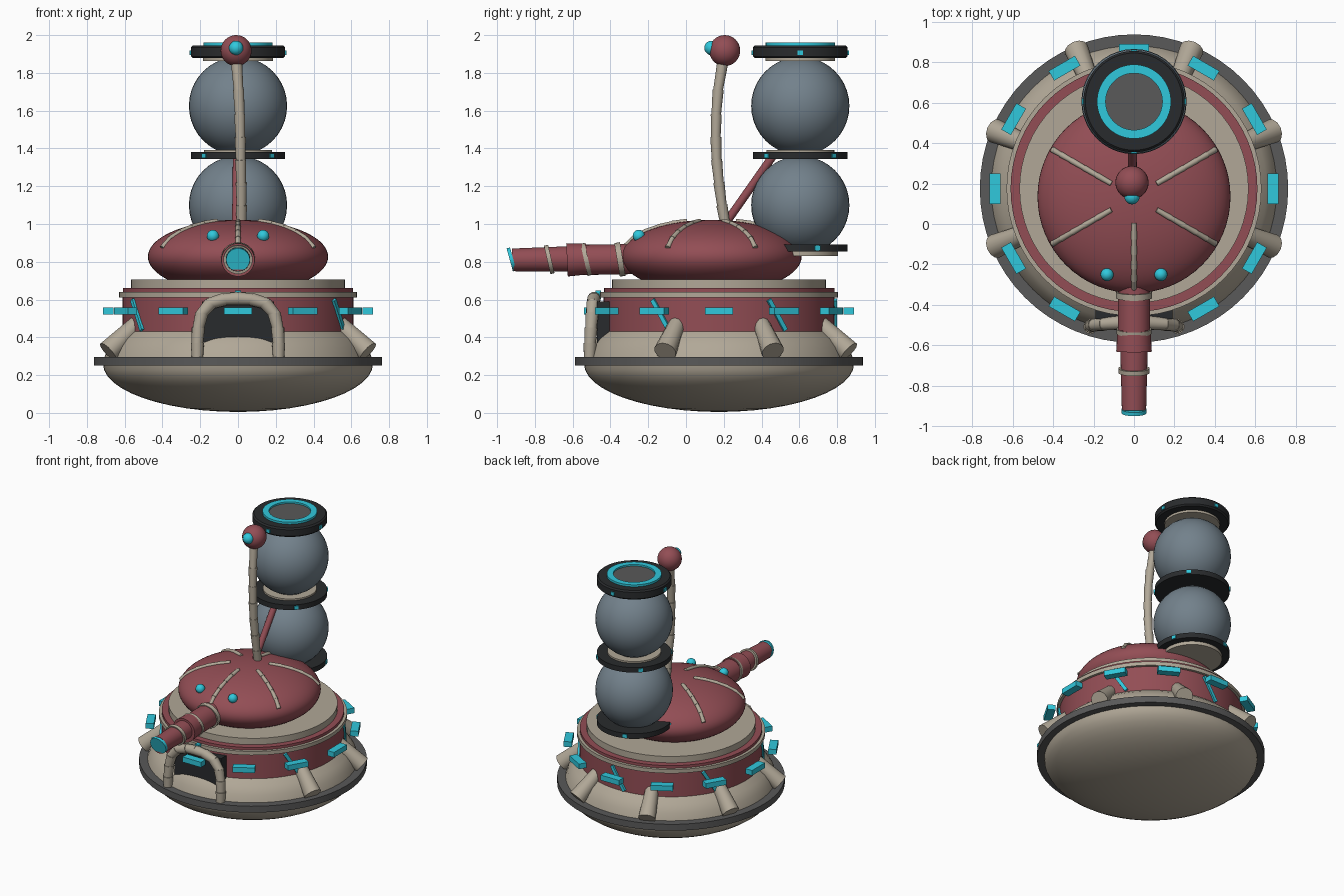
import bpy, bmesh
from math import sin, cos, pi, radians, sqrt
from mathutils import Vector, Matrix

if "Cube" in bpy.data.objects:
    bpy.data.objects.remove(bpy.data.objects["Cube"])


def material(name, rgb):
    m = bpy.data.materials.new(name)
    m.diffuse_color = (*rgb, 1)
    m.use_nodes = True
    m.node_tree.nodes["Principled BSDF"].inputs["Base Color"].default_value = m.diffuse_color
    return m


RED = material("red", (0.29, 0.075, 0.09))
BEIGE = material("beige", (0.44, 0.39, 0.31))
CYAN = material("cyan", (0.03, 0.58, 0.72))
DARK = material("dark", (0.022, 0.024, 0.026))
RIM = material("rim_grey", (0.1, 0.1, 0.1))
SLATE = material("slate", (0.17, 0.22, 0.26))
CY = 0.175          # base centre in y
TOWER = 0.605       # tower centre in y


def finish(name, bm, mat, angle=35):
    bmesh.ops.recalc_face_normals(bm, faces=bm.faces)
    me = bpy.data.meshes.new(name)
    bm.to_mesh(me)
    bm.free()
    me.materials.append(mat)
    me.shade_smooth()
    me.set_sharp_from_angle(angle=radians(angle))
    ob = bpy.data.objects.new(name, me)
    bpy.context.collection.objects.link(ob)
    return ob


def lathe(name, profile, mat, y=0.0, segs=64):
    """Revolve (radius, z) points round a vertical axis at (0, y)."""
    bm = bmesh.new()
    vs = [bm.verts.new((r, 0, z)) for r, z in profile]
    es = [bm.edges.new(p) for p in zip(vs, vs[1:])]
    bmesh.ops.spin(bm, geom=vs + es, cent=(0, 0, 0), axis=(0, 0, 1),
                   angle=2 * pi, steps=segs, use_duplicate=False)
    bmesh.ops.remove_doubles(bm, verts=bm.verts, dist=1e-4)
    bmesh.ops.translate(bm, verts=bm.verts, vec=(0, y, 0))
    return finish(name, bm, mat)


def disc(name, r, z0, z1, mat, y, bevel=0.0):
    return lathe(name, [(0, z0), (r - bevel, z0), (r, z0 + bevel), (r, z1 - bevel),
                        (r - bevel, z1), (0, z1)], mat, y)


def add_rod(bm, a, b, r1, r2, segs=16):
    a, b = Vector(a), Vector(b)
    d = b - a
    m = Matrix.Translation((a + b) / 2) @ d.to_track_quat('Z', 'Y').to_matrix().to_4x4()
    bmesh.ops.create_cone(bm, cap_ends=True, segments=segs, radius1=r1, radius2=r2,
                          depth=d.length, matrix=m)


def rod(name, a, b, r1, r2, mat, segs=32):
    bm = bmesh.new()
    add_rod(bm, a, b, r1, r2, segs)
    return finish(name, bm, mat)


def jointed_tube(name, pts, r, mat, overlap=0.15):
    """Chain of slightly tapered tubes, each stepping over the next."""
    bm = bmesh.new()
    for a, b in zip(pts, pts[1:]):
        a, b = Vector(a), Vector(b)
        add_rod(bm, a - (b - a) * overlap, b, r * 0.9, r * 1.06)
    return finish(name, bm, mat)


def ball(name, c, r, mat, segs=32):
    bm = bmesh.new()
    bmesh.ops.create_uvsphere(bm, u_segments=segs, v_segments=segs // 2, radius=r,
                              matrix=Matrix.Translation(c))
    return finish(name, bm, mat)


def ring_box(name, deg, radius, z, size, mat, y=CY, tilt=0):
    """Box with size (radial, tangential, height) placed on a circle."""
    bm = bmesh.new()
    m = (Matrix.Translation((0, y, 0)) @ Matrix.Rotation(radians(deg), 4, 'Z')
         @ Matrix.Translation((radius, 0, z)) @ Matrix.Rotation(radians(tilt), 4, 'X')
         @ Matrix.Diagonal((*size, 1)))
    bmesh.ops.create_cube(bm, size=1, matrix=m)
    return finish(name, bm, mat)


def polar(deg, r, z, y=CY):
    return (r * cos(radians(deg)), y + r * sin(radians(deg)), z)


# Hull: bowl, rim, skirt, drum and stepped lid
lathe("bowl", [(0.715 * sin(t * pi / 24), 0.26 - 0.255 * cos(t * pi / 24))
               for t in range(13)] + [(0, 0.26)], BEIGE, CY)
disc("hull_rim", 0.762, 0.25, 0.297, RIM, CY)
lathe("skirt", [(0, 0.29), (0.708, 0.29), (0.69, 0.345), (0.655, 0.395), (0.60, 0.44),
                (0, 0.44)], BEIGE, CY)
disc("drum", 0.612, 0.42, 0.615, RED, CY)
disc("lid_lower_band", 0.63, 0.612, 0.64, BEIGE, CY)
disc("lid_red_band", 0.61, 0.638, 0.66, RED, CY)
disc("lid_top", 0.566, 0.655, 0.707, BEIGE, CY)

# Turret dome, cut flat below
DY, DZ, DR, DH = 0.135, 0.827, 0.477, 0.195
lathe("turret_dome", [(0, 0.70)] + [(DR * cos(radians(a)), DZ + DH * sin(radians(a)))
                                    for a in range(-40, 90, 5)] + [(0, DZ + DH)], RED, DY)
for i in range(6):
    deg = 30 + 60 * i
    rs = [0.135, 0.21, 0.285, 0.355, 0.415, 0.463]
    jointed_tube(f"dome_rib_{i}", [polar(deg, r, DZ + DH * sqrt(1 - (r / DR) ** 2), DY)
                                   for r in rs], 0.014, BEIGE, 0.08)
for s in (-1, 1):
    ball(f"dome_button_{s}", (s * 0.133, -0.25, 0.937), 0.032, CYAN, 20)

# Cannon along -y
for name, y0, y1, r0, r1, mat in [
        ("cannon_root", -0.25, -0.54, 0.08, 0.08, RED),
        ("cannon_sleeve", -0.525, -0.63, 0.082, 0.088, RED),
        ("cannon_barrel", -0.60, -0.92, 0.068, 0.060, RED),
        ("cannon_lens", -0.915, -0.933, 0.063, 0.063, CYAN),
        ("barrel_collar", -0.713, -0.735, 0.077, 0.077, BEIGE),
        ("sleeve_collar", -0.518, -0.54, 0.087, 0.087, BEIGE),
        ("root_collar", -0.335, -0.365, 0.090, 0.090, BEIGE)]:
    rod(name, (0, y0, 0.815), (0, y1, 0.81), r0, r1, mat)

# Ring of floating light blocks, and slanted slats on the drum
for i in range(12):
    ring_box(f"light_block_{i}", 30 * i, 0.687, 0.54, (0.055, 0.15, 0.038), CYAN)
for i in range(6):
    if i != 4:
        ring_box(f"drum_slat_{i}", 30 + 60 * i, 0.612, 0.518, (0.024, 0.024, 0.19), CYAN,
                 tilt=32)

# Claw feet, with the front pair replaced by the doorway
for i in range(8):
    if i not in (5, 6):
        deg = 22.5 + 45 * i
        rod(f"claw_foot_{i}", polar(deg, 0.745, 0.325), polar(deg, 0.575, 0.475),
            0.06, 0.045, BEIGE, 12)

# Doorway: dark recess with a jointed arch
bm = bmesh.new()
bmesh.ops.create_cube(bm, size=1, matrix=Matrix.Translation((0, -0.42, 0.46))
                      @ Matrix.Diagonal((0.38, 0.10, 0.26, 1)))
finish("door_recess", bm, DARK)
half = [(0.215, -0.51, 0.30), (0.215, -0.508, 0.37), (0.21, -0.503, 0.45),
        (0.192, -0.498, 0.525), (0.145, -0.493, 0.58), (0.07, -0.488, 0.602),
        (0, -0.486, 0.606)]
for s in (-1, 1):
    jointed_tube(f"door_arch_{s}", [(s * x, y, z) for x, y, z in half], 0.033, BEIGE, 0.2)
ring_box("door_lamp", 270, 0.64, 0.625, (0.03, 0.03, 0.045), CYAN)

# Tower of two globes and three collars
ball("globe_lower", (0, TOWER, 1.10), 0.26, SLATE, 40)
ball("globe_upper", (0, TOWER, 1.625), 0.26, SLATE, 40)
disc("tower_foot", 0.20, 0.83, 0.858, BEIGE, TOWER)
disc("tower_collar_low", 0.25, 0.855, 0.892, DARK, TOWER)
disc("tower_collar_mid", 0.25, 1.343, 1.38, DARK, TOWER)
disc("tower_spacer_mid", 0.18, 1.375, 1.392, BEIGE, TOWER)
disc("tower_spacer_top", 0.185, 1.862, 1.882, BEIGE, TOWER)
disc("tower_collar_top", 0.25, 1.878, 1.945, DARK, TOWER, 0.01)
disc("tower_hatch", 0.145, 1.94, 1.948, RIM, TOWER)
lathe("tower_ring", [(0.14, 1.94), (0.183, 1.94), (0.183, 1.96), (0.14, 1.96), (0.14, 1.94)],
      CYAN, TOWER)
for level, (z, off) in enumerate([(0.873, 21), (1.361, 45), (1.907, 0)]):
    for i in range(4):
        ring_box(f"collar_light_{level}_{i}", off + 90 * i, 0.248, z, (0.018, 0.03, 0.024),
                 CYAN, TOWER)

# Antenna stalk with eye ball, and the brace to the tower
stalk = [(0.018, 0.207, 1.0), (0.018, 0.19, 1.10), (0.017, 0.174, 1.22), (0.014, 0.162, 1.34),
         (0.012, 0.158, 1.46), (0.009, 0.16, 1.58), (0.003, 0.17, 1.71), (-0.008, 0.195, 1.86)]
jointed_tube("antenna_stalk", stalk, 0.028, BEIGE, 0.08)
ball("antenna_ball", (-0.01, 0.205, 1.918), 0.082, RED)
ball("antenna_eye", (-0.01, 0.135, 1.932), 0.038, CYAN, 20)
rod("tower_brace", (-0.01, 0.20, 0.99), (-0.005, 0.46, 1.36), 0.022, 0.022, RED, 16)
